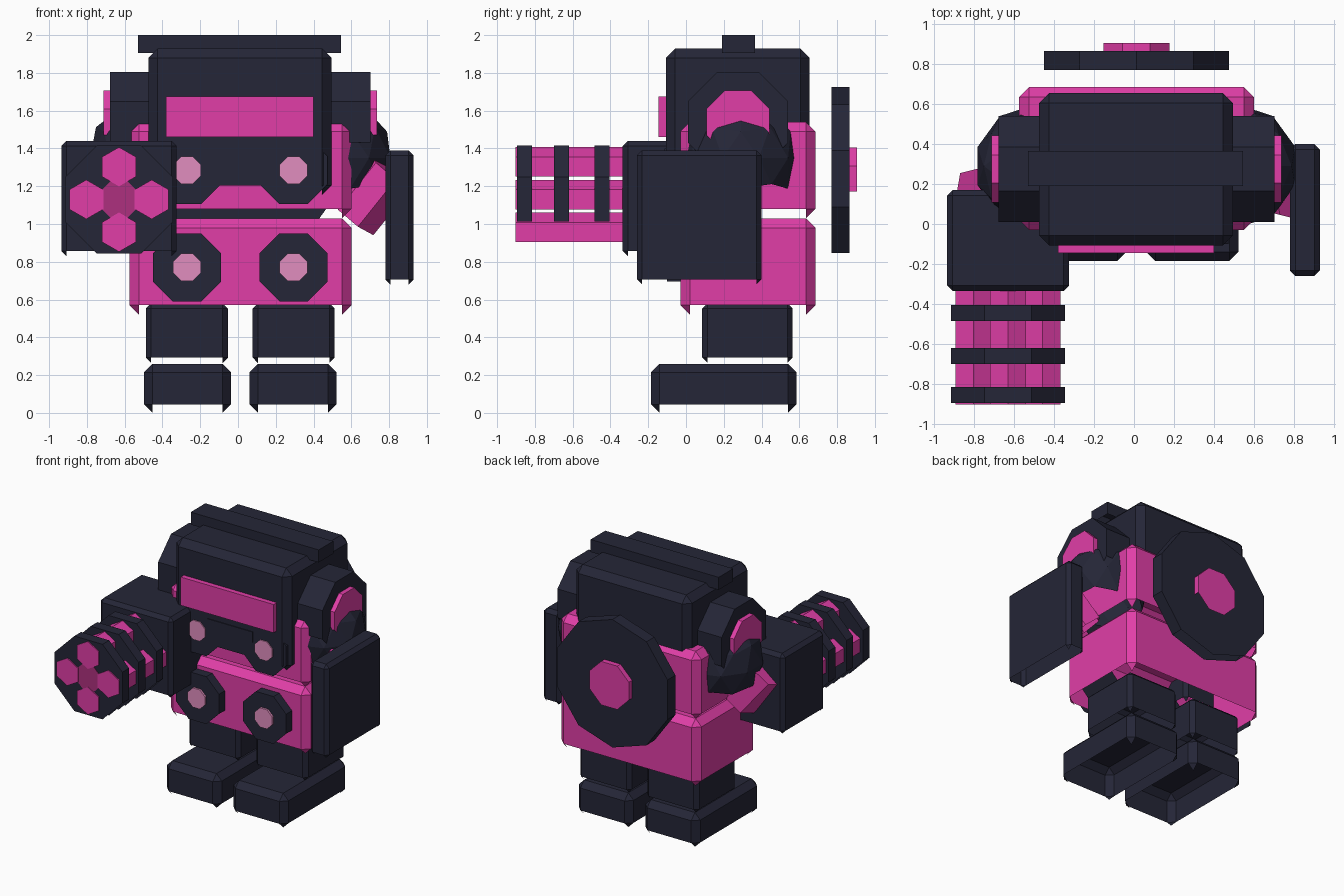
import bpy, bmesh, math
from mathutils import Vector

cube = bpy.data.objects.get("Cube")
if cube:
    bpy.data.objects.remove(cube, do_unlink=True)


def make_material(name, color):
    mat = bpy.data.materials.new(name)
    mat.use_nodes = True
    mat.diffuse_color = (*color, 1)
    mat.node_tree.nodes["Principled BSDF"].inputs["Base Color"].default_value = (*color, 1)
    return mat


NAVY = make_material("navy", (0.018, 0.019, 0.038))
PINK = make_material("hot pink", (0.75, 0.048, 0.39))
PALE = make_material("pale pink", (0.75, 0.27, 0.52))
DEEP = make_material("deep pink", (0.42, 0.03, 0.21))
MID = 0.012  # centre line of the body


def finish(name, bm, mat):
    """Open the shell underneath and turn it into an object."""
    bmesh.ops.recalc_face_normals(bm, faces=bm.faces)
    under = [f for f in bm.faces if f.normal.z < -0.62]
    bmesh.ops.delete(bm, geom=under, context="FACES")
    mesh = bpy.data.meshes.new(name)
    bm.to_mesh(mesh)
    bm.free()
    mesh.materials.append(mat)
    obj = bpy.data.objects.new(name, mesh)
    bpy.context.collection.objects.link(obj)
    return obj


def box(name, mat, x, y, z, bevel=0.0):
    """Chamfered box from (low, high) ranges."""
    bm = bmesh.new()
    bmesh.ops.create_cube(bm, size=1)
    for v in bm.verts:
        v.co = [(lo + hi) / 2 + c * (hi - lo) for c, (lo, hi) in zip(v.co, (x, y, z))]
    if bevel:
        bmesh.ops.bevel(bm, geom=bm.edges[:], offset=bevel, segments=1, affect="EDGES")
    return finish(name, bm, mat)


def prism(name, mat, sides, radius, start, end, turn=0.0):
    """Straight prism between two points; turn is a fraction of one side."""
    start, end = Vector(start), Vector(end)
    axis = (end - start).normalized()
    up = Vector((0, 0, 1))
    up = (up - axis * up.dot(axis)).normalized()
    side = up.cross(axis)
    bm = bmesh.new()
    rings = []
    for centre in (start, end):
        angles = [(i + turn) * math.tau / sides for i in range(sides)]
        rings.append([bm.verts.new(centre + radius * (side * math.sin(a) + up * math.cos(a)))
                      for a in angles])
        bm.faces.new(rings[-1])
    for i in range(sides):
        j = (i + 1) % sides
        bm.faces.new((rings[0][i], rings[0][j], rings[1][j], rings[1][i]))
    return finish(name, bm, mat)


def octagon(name, mat, half_width, start, end):
    return prism(name, mat, 8, half_width / math.cos(math.pi / 8), start, end, 0.5)


# Body and head
box("lower_torso", PINK, (-0.575, 0.6), (-0.03, 0.685), (0.52, 1.03), 0.05)
box("upper_torso", PINK, (-0.575, 0.6), (-0.03, 0.685), (1.03, 1.54), 0.05)
box("head", NAVY, (-0.475, 0.495), (-0.107, 0.655), (1.155, 1.93), 0.05)
box("head_crest", NAVY, (-0.53, 0.545), (0.19, 0.365), (1.905, 2.0))
box("visor", PINK, (-0.38, 0.4), (-0.145, -0.08), (1.46, 1.675))
box("mouth_plate", NAVY, (-0.18, 0.2), (-0.113, -0.09), (1.32, 1.4))

# Back disc
prism("back_disc", NAVY, 10, 0.486, (MID, 0.77, 1.24), (MID, 0.865, 1.24))
octagon("back_disc_hub", PINK, 0.165, (MID, 0.85, 1.24), (MID, 0.905, 1.24))

# Paired parts
for label, s in (("left", 1), ("right", -1)):
    def span(inner, outer):
        return sorted((MID + s * inner, MID + s * outer))

    box(label + "_foot", NAVY, span(0.05, 0.51), (-0.185, 0.585), (0, 0.26), 0.045)
    box(label + "_leg", NAVY, span(0.065, 0.5), (0.085, 0.565), (0.265, 0.58), 0.028)

    for row, z in (("lower", 0.77), ("upper", 1.285)):
        x = MID + s * 0.282
        octagon(f"{label}_{row}_lamp_ring", NAVY, 0.18, (x, 0.0, z), (x, -0.1, z))
        octagon(f"{label}_{row}_lamp", PALE, 0.073, (x, -0.06, z), (x, -0.115, z))

    def at(x, y, z):
        return (MID + s * x, y, z)

    octagon(label + "_ear", NAVY, 0.265, at(0.4, 0.275, 1.54), at(0.69, 0.275, 1.54))
    octagon(label + "_ear_cap", PINK, 0.167, at(0.66, 0.275, 1.54), at(0.725, 0.275, 1.54))

    # Faceted shoulder shell and forearm
    bm = bmesh.new()
    bmesh.ops.create_icosphere(bm, subdivisions=2, radius=0.31)
    bmesh.ops.translate(bm, verts=bm.verts, vec=at(0.5, 0.29, 1.35))
    finish(label + "_shoulder", bm, NAVY)
    prism(label + "_arm", PINK, 6, 0.14, at(0.6, 0.2, 1.03), at(0.8, 0.15, 1.28))

# Shield on the left hand
box("shield", NAVY, (0.78, 0.93), (-0.26, 0.4), (0.68, 1.39), 0.027)

# Four-barrelled cannon on the right hand
GX, GZ = -0.63, 1.13
box("cannon_housing", NAVY, (-0.935, -0.325), (-0.335, 0.17), (0.83, 1.44), 0.027)
for i, (dx, dz) in enumerate(((0, 1), (1, 0), (0, -1), (-1, 0))):
    x, z = GX + dx * 0.173, GZ + dz * 0.173
    prism(f"cannon_barrel_{i + 1}", PINK, 6, 0.104, (x, -0.3, z), (x, -0.903, z))
for i, y in enumerate((-0.855, -0.66, -0.445)):
    octagon(f"cannon_ring_{i + 1}", NAVY, 0.285, (GX, y + 0.04, GZ), (GX, y - 0.04, GZ))
octagon("cannon_core", DEEP, 0.1, (GX, -0.85, GZ), (GX, -0.898, GZ))
